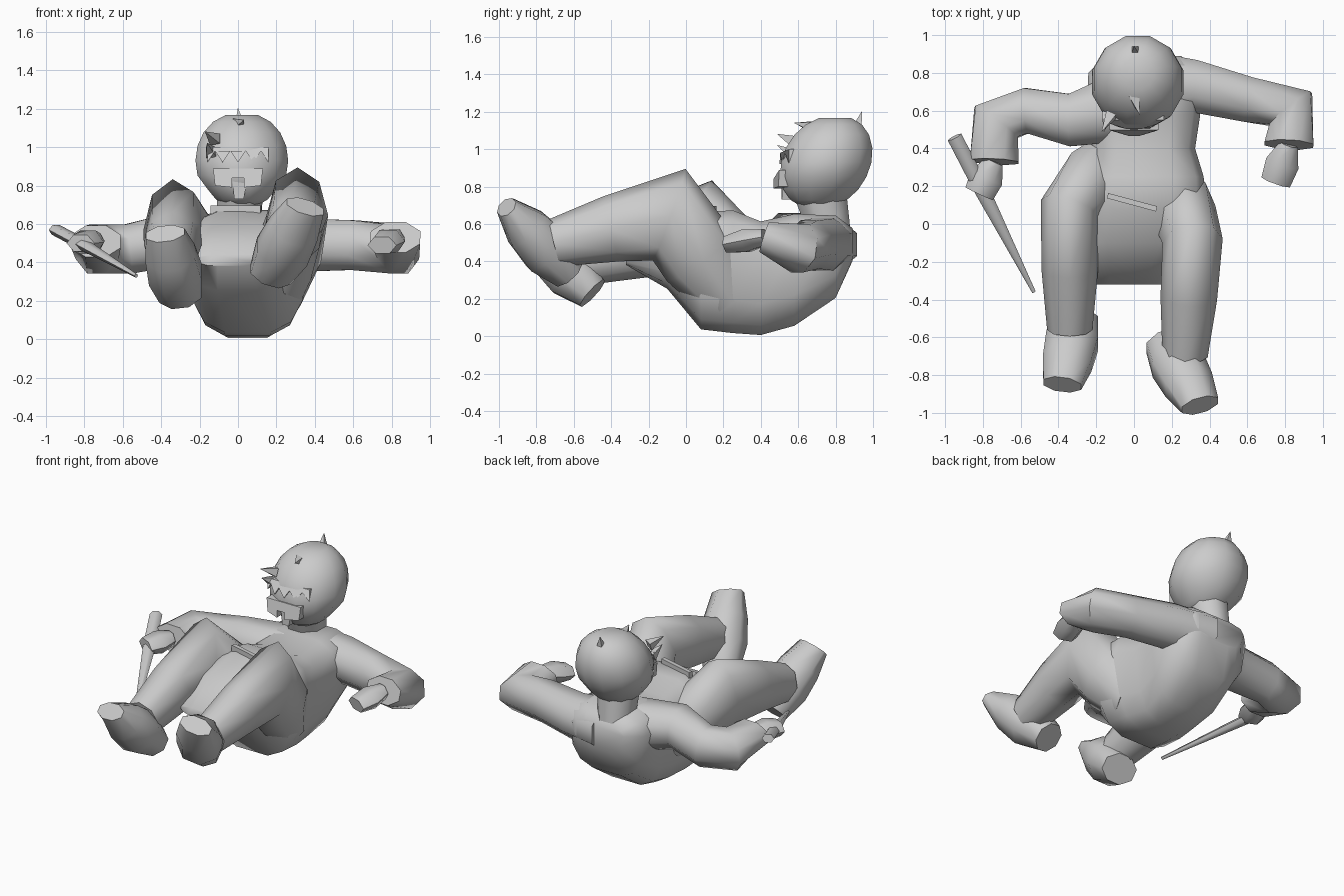
import bpy, bmesh, math
from mathutils import Vector

cube = bpy.data.objects.get("Cube")
if cube:
    bpy.data.objects.remove(cube, do_unlink=True)

grey = bpy.data.materials.new("plain grey")
grey.use_nodes = True
tone = (0.6, 0.6, 0.6, 1)
grey.diffuse_color = tone
grey.node_tree.nodes["Principled BSDF"].inputs["Base Color"].default_value = tone

SIDEWAYS, UPWARD = Vector((1, 0, 0)), Vector((0, 0, 1))


def circle(sides, start=0.5):
    angles = [math.tau * (k + start) / sides for k in range(sides)]
    return [(math.cos(a), math.sin(a)) for a in angles]


def skin(name, loops, angle=60):
    """Bridge closed loops of points, cap both ends and shade."""
    bm = bmesh.new()
    rows = [[bm.verts.new(point) for point in loop] for loop in loops]
    for lower, upper in zip(rows, rows[1:]):
        for i in range(len(lower)):
            bm.faces.new((lower[i - 1], lower[i], upper[i], upper[i - 1]))
    bm.faces.new(rows[0])
    bm.faces.new(rows[-1])
    bmesh.ops.recalc_face_normals(bm, faces=bm.faces)
    mesh = bpy.data.meshes.new(name)
    bm.to_mesh(mesh)
    bm.free()
    mesh.materials.append(grey)
    part = bpy.data.objects.new(name, mesh)
    bpy.context.collection.objects.link(part)
    bpy.ops.object.select_all(action='DESELECT')
    part.select_set(True)
    bpy.context.view_layer.objects.active = part
    bpy.ops.object.shade_smooth_by_angle(angle=math.radians(angle))


def limb(name, axis, points, sizes, sides=8, start=0.5):
    """Tube along points; each size is the radius along the axis and across it."""
    points = [Vector(point) for point in points]
    loops = []
    for i, (point, (along, across)) in enumerate(zip(points, sizes)):
        tangent = Vector()
        if i > 0:
            tangent += (point - points[i - 1]).normalized()
        if i < len(points) - 1:
            tangent += (points[i + 1] - point).normalized()
        tangent.normalize()
        side = (axis - tangent * tangent.dot(axis)).normalized()
        other = tangent.cross(side)
        loops.append([point + side * along * c + other * across * s
                      for c, s in circle(sides, start)])
    skin(name, loops)


def between(start, end, steps):
    """Evenly spaced points from start up to, but without, the end."""
    return [Vector(start).lerp(Vector(end), k / steps) for k in range(steps)]


def leg(side, hip, knee, ankle, heel, toe):
    limb(side + "_leg", SIDEWAYS, between(hip, knee, 2) + between(knee, ankle, 2) + [ankle],
         [(0.13, 0.16), (0.18, 0.22), (0.16, 0.26), (0.15, 0.18), (0.12, 0.13)], start=0)
    limb(side + "_foot", SIDEWAYS, between(heel, toe, 3) + [toe],
         [(0.12, 0.1), (0.15, 0.15), (0.14, 0.13), (0.11, 0.06)])


def arm(side, path, fingertip):
    limb(side + "_arm", UPWARD, path,
         [(0.16, 0.2), (0.15, 0.15), (0.14, 0.13), (0.14, 0.15), (0.09, 0.14)])
    wrist = path[-1]
    limb(side + "_hand", UPWARD, between(wrist, fingertip, 2) + [fingertip],
         [(0.05, 0.05), (0.07, 0.09), (0.05, 0.08)], sides=6)


def plate(name, outline, front, depth=0.1):
    """Cut-out bent around the face."""
    skin(name, [[(x, y + 2 * x * x, z) for x, z in outline] for y in (front, front + depth)],
         angle=30)


def tuft(name, root, tip):
    limb(name, SIDEWAYS, [root, tip], [(0.04, 0.04), (0.002, 0.002)], sides=4)


def squared(value):
    return math.copysign(abs(value) ** 0.6, value)


# Torso and tunic, sliced from the hem between the knees to the back;
# the section is a squared oval, narrower at the bottom
slices = [(-0.32, 0.2, 0.38, 0.44), (-0.1, 0.32, 0.25, 0.58), (0.08, 0.36, 0.03, 0.67),
          (0.25, 0.35, 0.01, 0.68), (0.4, 0.3, 0, 0.62), (0.58, 0.33, 0.05, 0.66),
          (0.8, 0.32, 0.2, 0.65), (0.89, 0.22, 0.4, 0.58)]
torso = []
for y, width, low, high in slices:
    loop = []
    for c, s in circle(12):
        height = (1 + squared(s)) / 2
        x = width * squared(c) * (0.75 + 0.25 * height)
        loop.append((x + 0.05 * (y > 0) - 0.04 * (y < -0.2), y, low + (high - low) * height))
    torso.append(loop)
skin("torso", torso)

# Raised fold on the tunic
limb("tunic_fold", UPWARD, [(-0.14, 0.15, 0.66), (0.12, 0.08, 0.66)], [(0.05, 0.02)] * 2, sides=4)

# Legs with feet
leg("left", hip=(0.2, 0.24, 0.2), knee=(0.31, -0.09, 0.65), ankle=(0.27, -0.7, 0.5),
    heel=(0.17, -0.63, 0.34), toe=(0.35, -0.96, 0.69))
leg("right", hip=(-0.1, 0.36, 0.28), knee=(-0.34, 0.08, 0.58), ankle=(-0.34, -0.56, 0.4),
    heel=(-0.3, -0.5, 0.23), toe=(-0.38, -0.85, 0.55))

# Arms with hands, from the shoulder past a bevelled elbow to the wrist
arm("left", [(0.08, 0.73, 0.49), (0.32, 0.73, 0.49), (0.6, 0.66, 0.49), (0.83, 0.61, 0.47),
             (0.82, 0.42, 0.53)], fingertip=(0.75, 0.22, 0.49))
arm("right", [(-0.06, 0.62, 0.5), (-0.34, 0.55, 0.52), (-0.57, 0.6, 0.47), (-0.73, 0.54, 0.47),
              (-0.74, 0.33, 0.51)], fingertip=(-0.82, 0.16, 0.5))

# Stick held in the right hand, tapering to the front
limb("stick", UPWARD, [(-0.95, 0.46, 0.57), (-0.8, 0.17, 0.49), (-0.53, -0.36, 0.33)],
     [(0.03, 0.04), (0.03, 0.04), (0.01, 0.01)], sides=6)

# Neck and round head, leaning back and slimmer at the crown
limb("neck", SIDEWAYS, [(0, 0.77, 0.55), (0.01, 0.72, 0.76)], [(0.12, 0.12), (0.13, 0.15)])
head = []
for k in range(1, 10):
    turn = math.pi * k / 10
    radius = 0.25 * math.sin(turn) ** 0.9
    slim = 0.9 if turn < 1 else 1
    rise = -0.25 * math.cos(turn)
    head.append([(0.02 + radius * slim * c, 0.75 + 0.2 * rise + radius * s, 0.93 + rise)
                 for c, s in circle(12)])
skin("head", head)

# Moustache, chin tuft and jagged fringe
half = [(0.03, 0.84), (0.03, 0.79), (0.12, 0.8), (0.13, 0.89)]
plate("moustache", half + [(-x, z) for x, z in reversed(half)], front=0.465, depth=0.08)
plate("chin_tuft", [(-0.03, 0.84), (0.05, 0.84), (0.03, 0.73), (-0.02, 0.73)], front=0.51)
zigzag = [(0.04 * i, 0.92 + 0.06 * (i % 2)) for i in range(-4, 5)]
plate("fringe", [(-0.16, 1)] + zigzag + [(0.16, 1)], front=0.5, depth=0.03)

# Loose hair tufts
tuft("crown_tuft", (0.01, 0.91, 1.1), (0, 0.94, 1.2))
tuft("brow_tuft", (-0.12, 0.58, 1.04), (-0.17, 0.49, 1.08))
tuft("temple_tuft", (-0.14, 0.58, 0.97), (-0.16, 0.49, 1.02))
tuft("top_tuft", (0, 0.68, 1.12), (0.03, 0.58, 1.14))
